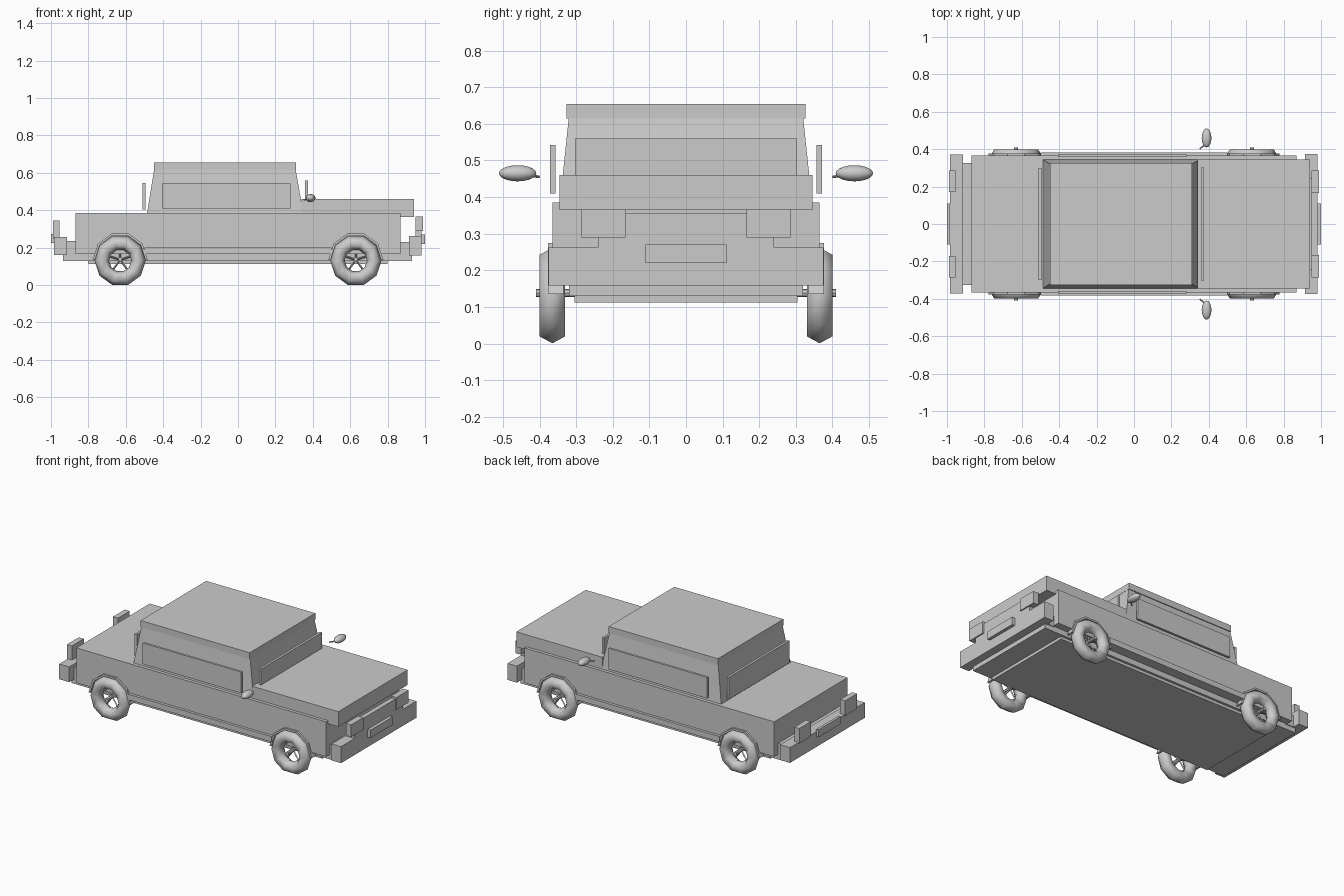
import bpy
from math import cos, sin, pi
from mathutils import Vector

cube = bpy.data.objects.get("Cube")
if cube:
    bpy.data.objects.remove(cube, do_unlink=True)

grey = bpy.data.materials.new("plain_grey")
grey.use_nodes = True
grey.diffuse_color = (0.6, 0.6, 0.6, 1)
grey.node_tree.nodes["Principled BSDF"].inputs["Base Color"].default_value = (0.6, 0.6, 0.6, 1)


def add_mesh(name, verts, faces, smooth=False):
    mesh = bpy.data.meshes.new(name)
    mesh.from_pydata(verts, [], faces)
    mesh.validate()
    mesh.materials.append(grey)
    obj = bpy.data.objects.new(name, mesh)
    bpy.context.collection.objects.link(obj)
    for p in mesh.polygons:
        p.use_smooth = smooth
    return obj


def frustum(name, low, high):
    """Box between two rectangles, each (x0, x1, y0, y1, z)."""
    verts = []
    for x0, x1, y0, y1, z in (low, high):
        verts += [(x0, y0, z), (x1, y0, z), (x1, y1, z), (x0, y1, z)]
    sides = [(i, (i + 1) % 4, (i + 1) % 4 + 4, i + 4) for i in range(4)]
    return add_mesh(name, verts, [(3, 2, 1, 0), (4, 5, 6, 7)] + sides)


def box(name, x, y, z):
    return frustum(name, (*x, *y, z[0]), (*x, *y, z[1]))


def wide(name, x, half, z):
    return box(name, x, (-half, half), z)


def pair(name, x, y, z):
    box(name + "_left", x, y, z)
    box(name + "_right", x, (-y[1], -y[0]), z)


def rod(name, a, b, radius, sides=8):
    """Straight cylinder from a to b."""
    a, b = Vector(a), Vector(b)
    turn = (b - a).to_track_quat("Z", "Y")
    ring = [turn @ Vector((radius * cos(2 * pi * i / sides), radius * sin(2 * pi * i / sides), 0))
            for i in range(sides)]
    verts = [a + v for v in ring] + [b + v for v in ring]
    faces = [(i, (i + 1) % sides, (i + 1) % sides + sides, i + sides) for i in range(sides)]
    faces += [tuple(reversed(range(sides))), tuple(range(sides, 2 * sides))]
    return add_mesh(name, verts, faces)


def sweep(name, centre, section, angles, closed):
    """Turn a closed (radius, y) section about the y axis."""
    cx, cy, cz = centre
    n, m = len(section), len(angles)
    verts = [(cx + r * cos(a), cy + y, cz + r * sin(a)) for a in angles for r, y in section]
    faces = []
    for i in range(m if closed else m - 1):
        j = (i + 1) % m
        faces += [(i * n + k, i * n + (k + 1) % n, j * n + (k + 1) % n, j * n + k) for k in range(n)]
    if not closed:
        faces += [tuple(range(n)), tuple(reversed(range((m - 1) * n, m * n)))]
    return add_mesh(name, verts, faces, closed)


# Body shell and underside
wide("lower_body", (-0.87, 0.87), 0.365, (0.165, 0.385))
wide("hood", (0.34, 0.94), 0.345, (0.365, 0.46))
wide("chassis", (-0.935, 0.93), 0.32, (0.13, 0.2))
wide("underside_plate", (-0.8, 0.8), 0.305, (0.112, 0.14))
wide("side_sill", (-0.5, 0.5), 0.382, (0.165, 0.2))

# Tapered cabin with an overhanging roof
frustum("cabin", (-0.487, 0.35, -0.345, 0.345, 0.38), (-0.448, 0.308, -0.32, 0.32, 0.62))
wide("roof", (-0.45, 0.31), 0.326, (0.615, 0.655))

# Window panels
wide("windshield", (0.358, 0.373), 0.303, (0.41, 0.56))
wide("rear_window", (-0.51, -0.495), 0.3, (0.405, 0.545))
pair("side_window", (-0.405, 0.28), (0.357, 0.371), (0.41, 0.543))

# Front end
wide("front_bumper_mount", (0.86, 0.92), 0.325, (0.16, 0.23))
wide("front_bumper", (0.915, 0.98), 0.375, (0.158, 0.235))
pair("front_bumper_end", (0.915, 0.98), (0.24, 0.375), (0.235, 0.262))
wide("grille", (0.95, 0.98), 0.24, (0.235, 0.355))
pair("headlight", (0.95, 0.988), (0.165, 0.285), (0.29, 0.367))
wide("front_plate", (0.98, 1.0), 0.11, (0.22, 0.27))

# Rear end
wide("rear_bumper_mount", (-0.92, -0.86), 0.325, (0.16, 0.235))
wide("rear_bumper", (-0.985, -0.915), 0.372, (0.16, 0.256))
pair("tail_light", (-0.99, -0.955), (0.17, 0.287), (0.25, 0.345))
wide("rear_plate", (-1.0, -0.984), 0.11, (0.225, 0.272))

# Wheels, arches, spokes and axles
tyre = [(0.098 + 0.039 * cos(k * pi / 3), 0.04 * sin(k * pi / 3)) for k in range(6)]
arch = [(0.135, -0.03), (0.147, -0.03), (0.147, 0.012), (0.135, 0.012)]
for end, x in (("front", 0.63), ("rear", -0.63)):
    rod(end + "_axle", (x, -0.41, 0.138), (x, 0.41, 0.138), 0.011)
    for side, s in (("left", 1), ("right", -1)):
        tag = end + "_" + side
        sweep(tag + "_tyre", (x, s * 0.365, 0.131), tyre,
              [2 * pi * i / 10 for i in range(10)], True)
        sweep(tag + "_arch", (x, s * 0.365, 0.135), [(r, y * s) for r, y in arch],
              [pi * i / 5 for i in range(6)], False)
        for i in range(5):
            a = pi / 2 + 2 * pi * i / 5
            rod(f"{tag}_spoke_{i + 1}", (x, s * 0.35, 0.135),
                (x + 0.066 * cos(a), s * 0.35, 0.135 + 0.066 * sin(a)), 0.005, 4)

# Wing mirrors on short arms
for side, s in (("left", 1), ("right", -1)):
    bpy.ops.mesh.primitive_uv_sphere_add(segments=16, ring_count=10, radius=1,
                                         location=(0.388, s * 0.46, 0.465))
    mirror = bpy.context.object
    mirror.name = side + "_mirror"
    mirror.scale = (0.026, 0.051, 0.022)
    mirror.data.materials.append(grey)
    bpy.ops.object.shade_smooth()
    rod(side + "_mirror_arm", (0.352, s * 0.402, 0.455), (0.38, s * 0.425, 0.46), 0.004, 6)

# Keep outward normals consistent
import bmesh
for obj in bpy.context.scene.objects:
    if obj.type == "MESH" and grey.name in obj.data.materials:
        bm = bmesh.new()
        bm.from_mesh(obj.data)
        bmesh.ops.recalc_face_normals(bm, faces=bm.faces)
        bm.to_mesh(obj.data)
        bm.free()
